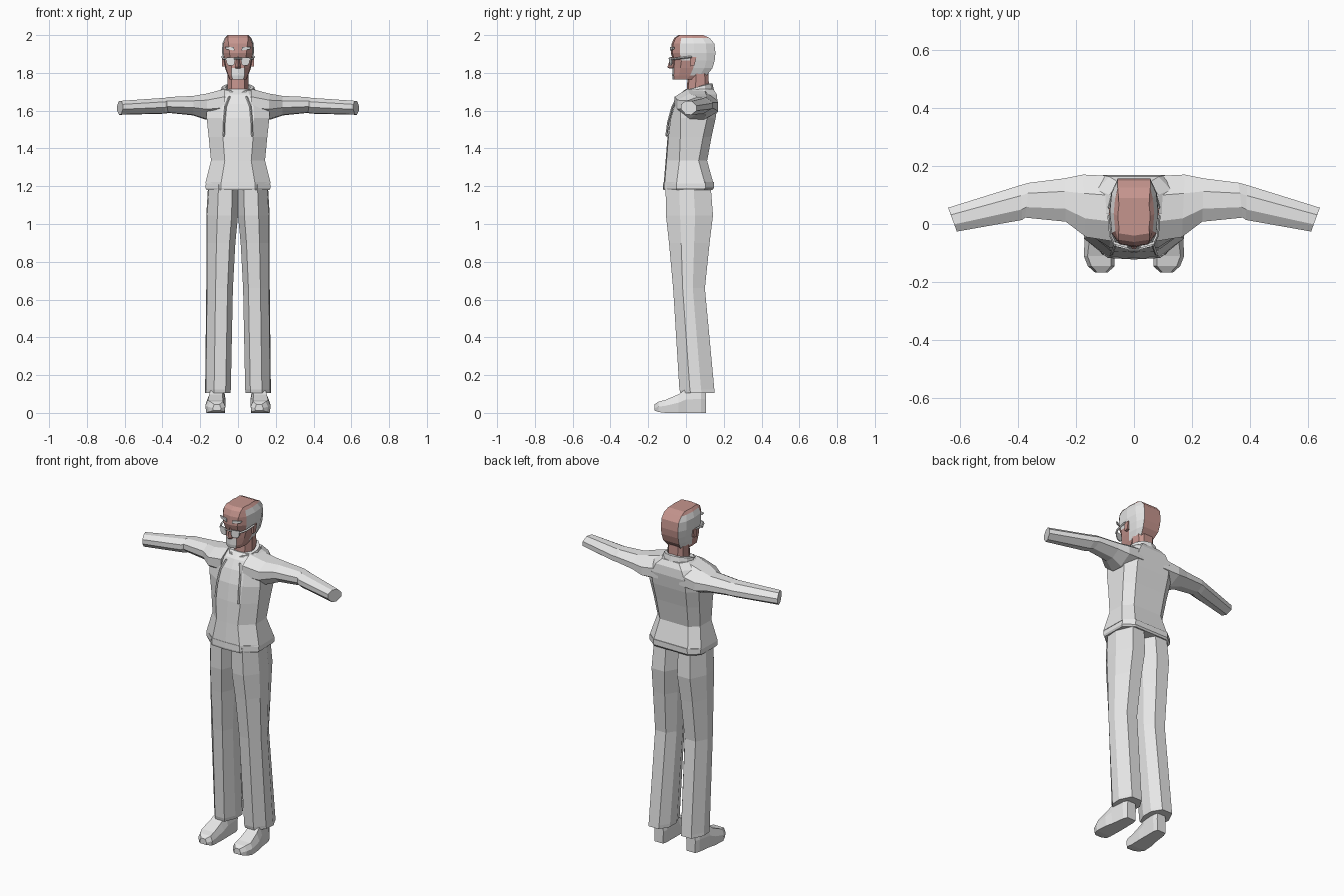
import bpy, bmesh, math
from mathutils import Vector


def material(name, rgb):
    m = bpy.data.materials.new(name)
    m.diffuse_color = (*rgb, 1)
    return m


GREY = material("light_grey", (0.8, 0.8, 0.8))
SKIN = material("skin", (0.56, 0.30, 0.27))


def loft(name, rings, mats=(GREY,), rule=None, mirror=False, caps=True):
    """Skin equal-sized rings; rule(centre, segment) picks the material slot."""
    bm = bmesh.new()
    vs = [[bm.verts.new(p) for p in r] for r in rings]
    n = len(rings[0])
    for a, b in zip(vs, vs[1:]):
        for i in range(n):
            j = (i + 1) % n
            f = bm.faces.new((a[i], a[j], b[j], b[i]))
            if rule:
                f.material_index = rule(f.calc_center_median(), min(i, n - 1 - i))
    if caps:
        bm.faces.new(vs[0])
        bm.faces.new(vs[-1])
    bmesh.ops.recalc_face_normals(bm, faces=bm.faces)
    me = bpy.data.meshes.new(name)
    bm.to_mesh(me)
    bm.free()
    for m in mats:
        me.materials.append(m)
    ob = bpy.data.objects.new(name, me)
    bpy.context.collection.objects.link(ob)
    if mirror:
        ob.modifiers.new("mirror", 'MIRROR').use_clip = False
    return ob


def full(z, half):
    """Mirror a half outline (front centre first) into a closed level ring."""
    pts = [(x, y, z) for x, y in half]
    return pts + [(-x, y, z) for x, y, z in reversed(pts) if x > 0]


def bar(name, path, r, mirror=True):
    """Thin square strand along a path."""
    rings = []
    for p in path:
        d = (Vector(path[-1]) - Vector(path[0])).normalized()
        u = d.orthogonal().normalized()
        v = d.cross(u)
        rings.append([Vector(p) + u * (r * a) + v * (r * b)
                      for a, b in ((1, 1), (-1, 1), (-1, -1), (1, -1))])
    return loft(name, rings, mirror=mirror)


# sweater body: z, front y, front half width, side half width, side front y, back y
def body_ring(z, f, a, w, s, b):
    return full(z, [(0, f), (a, f + 0.005), (w, s), (w * 0.98, b - 0.045), (w * 0.65, b)])


loft("sweater_body", [body_ring(*r) for r in (
    (1.215, -0.118, 0.09, 0.173, -0.05, 0.145),
    (1.335, -0.108, 0.07, 0.143, -0.035, 0.112),
    (1.46, -0.098, 0.08, 0.155, -0.03, 0.135),
    (1.56, -0.085, 0.085, 0.166, -0.03, 0.157),
    (1.635, -0.062, 0.08, 0.165, -0.03, 0.168),
    (1.685, -0.035, 0.06, 0.13, 0.02, 0.163),
    (1.715, 0.0, 0.05, 0.085, 0.04, 0.145))])
loft("sweater_hem", [body_ring(*r) for r in (
    (1.18, -0.12, 0.09, 0.166, -0.05, 0.14),
    (1.19, -0.122, 0.09, 0.172, -0.05, 0.147),
    (1.222, -0.12, 0.09, 0.17, -0.05, 0.147))])


# sleeves: x front, x back, y front, y back, z low, z high
def sleeve_ring(xf, xb, yf, yb, lo, hi):
    h, d, e = hi - lo, yb - yf, xb - xf
    prof = ((0, .4), (0, .75), (.3, 1), (.7, .98), (1, .65), (1, .3), (.65, 0), (.3, .03))
    return [(xf + e * t, yf + d * t, lo + h * k) for t, k in prof]


loft("sleeve", [sleeve_ring(*r) for r in (
    (0.07, 0.07, -0.06, 0.165, 1.55, 1.715),
    (0.165, 0.175, -0.045, 0.17, 1.553, 1.69),
    (0.235, 0.24, 0.008, 0.157, 1.575, 1.678),
    (0.375, 0.36, 0.022, 0.142, 1.588, 1.672),
    (0.385, 0.39, 0.014, 0.134, 1.584, 1.668),
    (0.61, 0.64, -0.026, 0.056, 1.578, 1.652))], mirror=True)

# collar: tilted band dipping to a V at the front
N = 12
collar = []
for rx, ry, dz in ((0.098, 0.092, -0.025), (0.086, 0.082, 0.02),
                   (0.066, 0.064, 0.02), (0.06, 0.06, -0.03)):
    ring = []
    for i in range(N):
        t = 2 * math.pi * i / N
        x, c = rx * math.sin(t), math.cos(t)
        z = 1.705 - 0.02 * c - (0.018 if i == 0 else 0)
        ring.append((x, 0.058 - ry * c, z + dz))
    collar.append(ring)
loft("collar", collar, caps=False)
bar("drawstring", [(0.045, -0.045, 1.675), (0.066, -0.072, 1.62),
                   (0.073, -0.094, 1.54), (0.076, -0.104, 1.465)], 0.004)


# trouser legs: z, inner x, outer x, front y, back y
def leg_ring(z, i, o, f, b):
    w, d = o - i, b - f
    prof = ((0, .35), (.2, 0), (.65, 0), (.97, .3), (1, .62), (.75, 1), (.25, 1), (0, .7))
    return [(i + w * p, f + d * q, z) for p, q in prof]


loft("trouser_leg", [leg_ring(*r) for r in (
    (0.105, 0.04, 0.175, -0.03, 0.152),
    (0.125, 0.038, 0.174, -0.035, 0.15),
    (0.66, 0.027, 0.168, -0.068, 0.1),
    (0.9, 0.014, 0.168, -0.09, 0.125),
    (1.045, 0.0, 0.168, -0.106, 0.143),
    (1.21, 0.0, 0.158, -0.108, 0.13))], mirror=True)


# shoes: y, centre x, half width, top z, top half width
def shoe_ring(y, c, w, top, tw, lo=0.0):
    mid = top * 0.55
    return [(c - w * .9, y, lo), (c + w * .9, y, lo), (c + w, y, mid),
            (c + tw, y, top), (c - tw, y, top), (c - w, y, mid)]


loft("shoe", [shoe_ring(*r) for r in (
    (0.105, 0.105, 0.03, 0.13, 0.022), (0.08, 0.107, 0.04, 0.135, 0.032),
    (0.0, 0.112, 0.046, 0.128, 0.032), (-0.04, 0.117, 0.052, 0.098, 0.035),
    (-0.11, 0.12, 0.053, 0.068, 0.04), (-0.145, 0.113, 0.046, 0.06, 0.034, 0.005),
    (-0.167, 0.112, 0.022, 0.045, 0.014, 0.012))], mirror=True)

# neck
loft("neck", [full(z, [(0, f), (.035, f + .008), (.056, f + .045), (.05, b - .02), (.03, b)])
              for z, f, b in ((1.66, 0.0, 0.125), (1.72, 0.005, 0.122), (1.81, 0.01, 0.118))],
     (SKIN,))


# head: z, front y, front half width, side half width, back y, back half width
def head_ring(z, f, a, w, b, k):
    d = b - f
    return full(z, [(0, f), (a, f + 0.008), (w * .92, f + d * .2),
                    (w, f + d * .52), (w * .93, f + d * .8), (k, b)])


def head_colour(c, seg):
    if seg <= 0 and c.z < 1.815:
        return 1                      # goatee
    if seg in (3, 4) and c.z > 1.8 and c.z < 1.99:
        return 1                      # hair at the sides and back corners
    if seg == 2 and c.z > 1.87 and c.z < 1.99:
        return 1                      # hair in front of the ears
    return 0


loft("head", [head_ring(*r) for r in (
    (1.765, -0.07, 0.028, 0.045, 0.07, 0.03),
    (1.785, -0.073, 0.034, 0.054, 0.108, 0.04),
    (1.825, -0.072, 0.034, 0.068, 0.14, 0.052),
    (1.865, -0.068, 0.04, 0.077, 0.152, 0.055),
    (1.905, -0.08, 0.045, 0.084, 0.156, 0.056),
    (1.955, -0.076, 0.05, 0.083, 0.15, 0.056),
    (1.985, -0.062, 0.054, 0.07, 0.125, 0.056),
    (2.0, -0.04, 0.053, 0.056, 0.09, 0.053))], (SKIN, GREY), head_colour)
loft("nose", [full(z, [(0, f), (w, -0.068), (w * .6, -0.05)])
              for z, f, w in ((1.822, -0.085, 0.014), (1.83, -0.099, 0.015), (1.885, -0.08, 0.006))],
     (SKIN,))
loft("ear", [[(x, y, z) for y, z in ((0.025, 1.835), (0.045, 1.84), (0.055, 1.885), (0.02, 1.885))]
             for x in (0.07, 0.086)], (SKIN,), mirror=True)


# face plates: glasses lenses and eyebrows
def plate(name, outline, y0, slope, thick):
    rings = [[(x, y0 + slope * (x - 0.02) + t, z) for x, z in outline] for t in (0, thick)]
    return loft(name, rings, mirror=True)


plate("glasses_lens", ((0.018, 1.845), (0.03, 1.838), (0.052, 1.84), (0.062, 1.855),
                       (0.062, 1.882), (0.016, 1.882)), -0.088, 0.25, 0.006)
plate("eyebrow", ((0.018, 1.918), (0.062, 1.925), (0.07, 1.938), (0.022, 1.936)),
      -0.084, 0.3, 0.009)
bar("glasses_bridge", [(-0.02, -0.09, 1.876), (0.02, -0.09, 1.876)], 0.003, False)
bar("glasses_temple", [(0.062, -0.077, 1.872), (0.08, -0.04, 1.877), (0.086, 0.03, 1.885)], 0.004)
